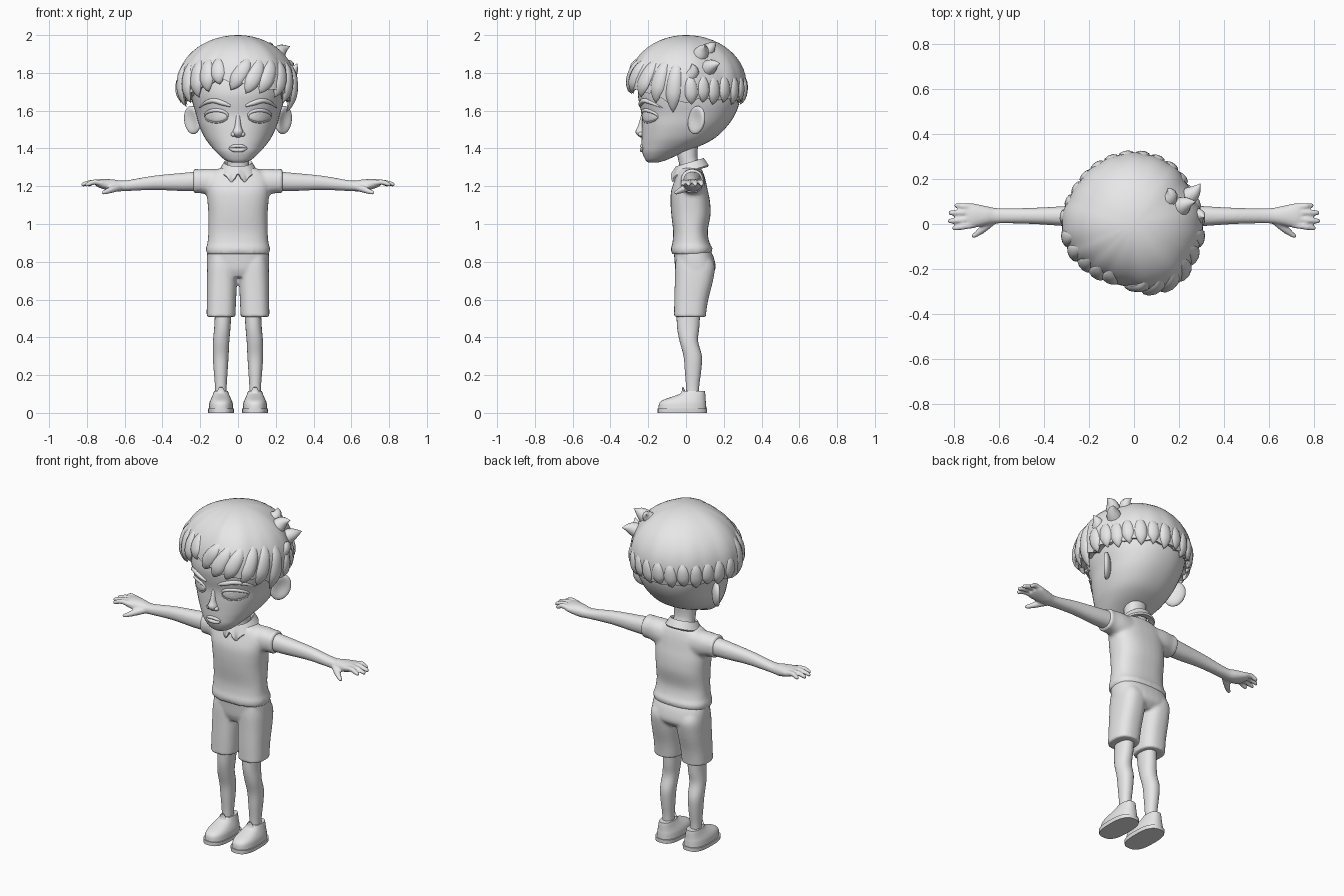
import bpy, bmesh, math
from mathutils import Vector

if "Cube" in bpy.data.objects:
    bpy.data.objects.remove(bpy.data.objects["Cube"])

grey = bpy.data.materials.new("plain_grey")
grey.diffuse_color = (0.8, 0.8, 0.8, 1)
grey.use_nodes = True
grey.node_tree.nodes["Principled BSDF"].inputs["Base Color"].default_value = grey.diffuse_color


# ---------- helpers: geometry is returned as (verts, faces) ----------
def smooth(rows, k=4):
    """Catmull-Rom interpolation of rows of numbers."""
    out = []
    for i in range(len(rows) - 1):
        a, b, c, d = (rows[min(max(j, 0), len(rows) - 1)] for j in range(i - 1, i + 3))
        for s in range(k):
            t = s / k
            out.append([0.5 * (2 * q + (r - p) * t + (2 * p - 5 * q + 4 * r - w) * t * t
                               + (3 * q - p - 3 * r + w) * t ** 3) for p, q, r, w in zip(a, b, c, d)])
    return out + [list(rows[-1])]


def bridge(rings, caps=True):
    n = len(rings[0])
    verts = [v for r in rings for v in r]
    faces = [(i * n + j, i * n + (j + 1) % n, (i + 1) * n + (j + 1) % n, (i + 1) * n + j)
             for i in range(len(rings) - 1) for j in range(n)]
    if caps:
        faces += [tuple(range(n))[::-1], tuple(range((len(rings) - 1) * n, len(rings) * n))]
    return verts, faces


def spow(v, p):
    return math.copysign(abs(v) ** (2 / p), v)


def loft(secs, axis="Z", p=2.2, n=32, k=4):
    """Sections (t, a0, a1, b0, b1): a, b are x, y along Z, or y, z along X."""
    rings = []
    for t, a0, a1, b0, b1 in smooth(secs, k):
        ring = []
        for j in range(n):
            ang = 2 * math.pi * j / n
            a = (a0 + a1) / 2 + (a1 - a0) / 2 * spow(math.cos(ang), p)
            b = (b0 + b1) / 2 + (b1 - b0) / 2 * spow(math.sin(ang), p)
            ring.append((a, b, t) if axis == "Z" else (t, a, b))
        rings.append(ring)
    return bridge(rings)


def tube(pts, ref=(0, 0, 1), wide=1.0, n=10, centre=None):
    """Swept tapered tube through (x, y, z, radius) points."""
    rows, rings = smooth(pts), []
    P = [Vector(r[:3]) for r in rows]
    for i, row in enumerate(rows):
        t = (P[min(i + 1, len(P) - 1)] - P[max(i - 1, 0)]).normalized()
        up = (P[i] - Vector(centre)) if centre else Vector(ref)
        side = t.cross(up).normalized()
        up = side.cross(t)
        r = max(row[3], 0.001)
        rings.append([tuple(P[i] + side * math.cos(a) * r * wide + up * math.sin(a) * r)
                      for a in (2 * math.pi * j / n for j in range(n))])
    return bridge(rings)


def ball(c, rad, n=20, yaw=0.0, pitch=0.0, dent=0.0):
    rings = []
    for i in range(n // 2 + 1):
        th = math.pi * (0.01 + 0.98 * i / (n // 2))
        ring = []
        for j in range(n):
            a = 2 * math.pi * j / n
            u = Vector((math.sin(th) * math.cos(a), math.sin(th) * math.sin(a), -math.cos(th)))
            if dent and u.x > 0:
                u.x -= dent * u.x ** 3
            v = Vector((u.x * rad[0], u.y * rad[1], u.z * rad[2]))
            v.y, v.z = (v.y * math.cos(pitch) - v.z * math.sin(pitch),
                        v.y * math.sin(pitch) + v.z * math.cos(pitch))
            v.x, v.y = (v.x * math.cos(yaw) - v.y * math.sin(yaw),
                        v.x * math.sin(yaw) + v.y * math.cos(yaw))
            ring.append(tuple(v + Vector(c)))
        rings.append(ring)
    return bridge(rings)


def flip(part):
    return [(-x, y, z) for x, y, z in part[0]], [f[::-1] for f in part[1]]


def build(name, parts, mirror=False, voxel=0):
    verts, faces = [], []
    for v, f in parts + ([flip(q) for q in parts] if mirror else []):
        o = len(verts)
        verts += v
        faces += [tuple(i + o for i in q) for q in f]
    me = bpy.data.meshes.new(name)
    me.from_pydata(verts, [], faces)
    bm = bmesh.new()
    bm.from_mesh(me)
    bmesh.ops.recalc_face_normals(bm, faces=bm.faces)
    bm.to_mesh(me)
    bm.free()
    me.materials.append(grey)
    ob = bpy.data.objects.new(name, me)
    bpy.context.collection.objects.link(ob)
    bpy.ops.object.select_all(action="DESELECT")
    bpy.context.view_layer.objects.active = ob
    ob.select_set(True)
    bpy.ops.object.shade_smooth_by_angle(angle=math.radians(50))
    if voxel:
        m = ob.modifiers.new("blend", "REMESH")
        m.mode, m.voxel_size, m.use_smooth_shade = "VOXEL", voxel, True
        s = ob.modifiers.new("soften", "SMOOTH")
        s.factor, s.iterations = 0.5, 4
    return ob


# ---------- head ----------
HP = 2.25
head = [(z, -w, w, f, b) for z, w, f, b in (
    (1.325, .03, -.2, -.15), (1.34, .07, -.215, -.1), (1.38, .115, -.232, -.01), (1.42, .15, -.235, .09),
    (1.46, .178, -.235, .16), (1.52, .205, -.235, .22), (1.58, .222, -.235, .26), (1.64, .24, -.248, .282),
    (1.70, .25, -.255, .285), (1.78, .25, -.24, .275), (1.86, .2, -.2, .22), (1.92, .1, -.1, .1))]
dense = smooth(head, 8)


def face_y(x, z):
    s = min(dense, key=lambda r: abs(r[0] - z))
    q = min(abs(x) / s[2], 1)
    return (s[3] + s[4]) / 2 - (s[4] - s[3]) / 2 * (1 - q ** HP) ** (1 / HP)


build("head", [loft(head, p=HP, n=48)])
build("neck", [loft([(1.2, -.065, .065, -.04, .085), (1.3, -.06, .06, -.035, .075),
                     (1.36, -.06, .06, -.045, .06), (1.46, -.065, .065, -.06, .07)])])
build("ears", [ball((.242, .055, 1.55), (.026, .058, .076), 24, -.75, -.3, .9)], mirror=True)
build("nose", [loft([(z, -w, w, f, -.19) for z, w, f in (
    (1.458, .012, -.24), (1.47, .026, -.258), (1.49, .028, -.267), (1.52, .018, -.254), (1.58, .013, -.236))], n=16),
    ball((.024, -.238, 1.475), (.014, .016, .013), 12), ball((-.024, -.238, 1.475), (.014, .016, .013), 12)])


def on_face(x, z, r, out=0.0):
    return (x, face_y(x, z) - out, z, r)


# lips, brows, eyes and eyelids follow the face surface
build("lips", [tube([on_face(x, z + d * x * x, r) for x, r in ((-.05, .002), (-.025, m), (0, m), (.025, m), (.05, .002))],
                    (0, 1, 0)) for z, d, m in ((1.413, -4, .009), (1.391, 4, .011))])
build("eyebrows", [tube([on_face(x, z, r) for x, z, r in (
    (.04, 1.625, .006), (.08, 1.64, .013), (.13, 1.653, .013), (.175, 1.64, .009), (.205, 1.615, .002))],
    (0, 1, 0))], mirror=True)
EX, EZ, EW, EH = .115, 1.57, .062, .032
eye = []
for i in range(7):
    r = max(i / 6, .02)
    eye.append([])
    for j in range(24):
        a = 2 * math.pi * j / 24
        x, z = EX + EW * r * math.cos(a), EZ + EH * r * math.sin(a)
        eye[-1].append((x, face_y(x, z) + .002 - .012 * math.sqrt(1 - r * r), z))
eye = bridge(eye, False)
eye[1].append(tuple(range(24)))
build("eyes", [eye], mirror=True)


def lid(a0, a1, r):
    angs = [math.radians(a0 + (a1 - a0) * i / 8) for i in range(9)]
    return tube([on_face(EX + EW * math.cos(a), EZ + EH * math.sin(a), r * (.4 + .6 * math.sin(math.pi * i / 8)))
                 for i, a in enumerate(angs)], (0, 1, 0))


build("eyelids", [lid(-5, 185, .01), lid(180, 360, .005)], mirror=True)

# ---------- hair ----------
RADIUS = [(0, .31), (30, .295), (60, .315), (90, .32), (120, .315), (150, .31), (180, .325), (205, .31),
          (225, .292), (245, .28), (265, .285), (283, .315), (305, .33), (330, .312), (360, .31)]
EDGE = [(0, 1.64), (20, 1.655), (90, 1.645), (160, 1.655), (185, 1.64), (205, 1.67), (225, 1.71), (250, 1.76),
        (270, 1.74), (295, 1.71), (320, 1.69), (345, 1.64), (360, 1.64)]


def table(tab, d):
    d %= 360
    for (a, u), (b, v) in zip(tab, tab[1:]):
        if a <= d <= b:
            t = (d - a) / (b - a)
            return u + (v - u) * t * t * (3 - 2 * t)


def hair_pt(d, z, s=1.0):
    q = (z - 1.74) / .26
    f = math.sqrt(max(0, 1 - q * q)) if q > 0 else 1 - .07 * ((1.74 - z) / .12) ** 2
    r = table(RADIUS, d) * f * s
    return (r * math.cos(math.radians(d)), r * math.sin(math.radians(d)), z)


cap = []
for u in [None] + [.985 * i / 16 for i in range(17)]:
    cap.append([])
    for j in range(120):
        d = 3 * j
        zb = table(EDGE, d) + .012 * abs(math.sin(math.radians(d * 9)))
        if u is None:  # underside
            cap[-1].append(hair_pt(d, zb + .02, .72))
        else:
            groove = 1 - .02 * (1 - u) ** 2 * (1 - abs(math.sin(math.radians(d * 9))))
            cap[-1].append(hair_pt(d, zb + (2 - zb) * math.sin(u * math.pi / 2), groove))
build("hair_cap", [bridge(cap)])


def lock(d0, d1, z0, z1, r):
    row = []
    for t, k, s in ((0, .1, .95), (.3, .8, .97), (.65, 1, .97), (.88, .55, .97), (1, 0, .95)):
        row.append(hair_pt(d0 + (d1 - d0) * t, z0 + (z1 - z0) * t, s) + (r * k,))
    return tube(row, wide=1.8, centre=(0, 0, 1.7))


fringe = [(285, 262, 1.71), (298, 278, 1.69), (311, 292, 1.69), (325, 309, 1.67), (338, 326, 1.64), (351, 345, 1.59),
          (243, 249, 1.74), (230, 235, 1.70), (217, 221, 1.67), (203, 207, 1.64), (190, 193, 1.62)]
build("fringe_locks", [lock(a, b, 1.89, z, .023) for a, b, z in fringe])
build("back_locks", [lock(d, d + 2, 1.8, 1.632 + .012 * (i % 2), .02) for i, d in enumerate(range(4, 186, 13))])
tufts = [[(.19, .06, 1.87, .05), (.23, .09, 1.92, .033), (.275, .1, 1.94, 0)],
         [(.21, .1, 1.81, .05), (.265, .14, 1.84, .033), (.295, .18, 1.85, 0)],
         [(.25, .01, 1.77, .05), (.29, .04, 1.81, .03), (.315, .03, 1.85, 0)],
         [(.14, .09, 1.89, .045), (.165, .13, 1.935, .03), (.15, .16, 1.96, 0)]]
build("hair_tufts", [tube(t, (0, 1, 0)) for t in tufts])

# ---------- shirt ----------
body = loft([(z, -w, w, f, b) for z, w, f, b in (
    (.84, .166, -.077, .132), (.87, .17, -.08, .14), (.9, .162, -.072, .125), (.96, .157, -.068, .115),
    (1.05, .157, -.078, .13), (1.12, .162, -.082, .127), (1.18, .167, -.078, .115), (1.24, .167, -.057, .102),
    (1.28, .13, -.042, .088), (1.3, .08, -.03, .075))], p=2.5)
sleeve = loft([(.08, -.03, .1, 1.13, 1.29), (.15, -.03, .1, 1.152, 1.293), (.2, -.028, .093, 1.163, 1.29),
               (.237, -.029, .094, 1.161, 1.292)], "X")
build("shirt", [body, sleeve, flip(sleeve)], voxel=.01)

collar = []
for r, z, low in ((.066, 1.285, 0), (.066, 1.32, 0), (.074, 1.327, 0), (.084, 1.31, .3), (.1, 1.282, 1),
                  (.096, 1.274, 1), (.066, 1.285, 0)):
    collar.append([])
    for j in range(64):
        a = 2 * math.pi * (j + .5) / 64 - math.pi  # zero faces the front
        dip = .026 * math.exp(-((abs(a) - .38) / .22) ** 2) - .02 * math.exp(-(a / .1) ** 2)
        y = .02 - r * math.cos(a)
        collar[-1].append((r * math.sin(a), y, z + .3 * (y - .02) - dip * low))
build("collar", [bridge(collar, False)])

# ---------- arms and hands ----------
arm = loft([(.2, -.015, .085, 1.175, 1.28), (.3, -.01, .08, 1.175, 1.27), (.45, 0, .072, 1.18, 1.255),
            (.6, .003, .07, 1.174, 1.23), (.66, -.006, .08, 1.172, 1.236), (.72, -.018, .092, 1.187, 1.238),
            (.75, -.012, .086, 1.2, 1.232)], "X", n=24)
fingers = [tube([(.71, y0, 1.215, .014), (.76, (y0 + y1) / 2, 1.222, .0145), (tip - .02, y1, 1.213, .012),
                 (tip - .004, y1, 1.206, .009), (tip, y1, 1.205, .002)])
           for y0, y1, tip in ((.076, .082, .80), (.051, .05, .827), (.023, .014, .83), (-.004, -.018, .81))]
thumb = tube([(.63, .015, 1.195, .02), (.67, -.02, 1.182, .018), (.7, -.044, 1.17, .013),
              (.718, -.055, 1.165, .009), (.722, -.057, 1.164, .002)])
build("arms_and_hands", [arm, thumb] + fingers, mirror=True, voxel=.006)

# ---------- shorts, legs, shoes ----------
hips = loft([(z, -w, w, f, b) for z, w, f, b in (
    (.72, .15, -.04, .12), (.76, .164, -.056, .156), (.82, .165, -.062, .148), (.87, .16, -.066, .125))], p=2.5)
short_leg = loft([(.508, .015, .166, -.064, .106), (.53, .013, .166, -.063, .107), (.6, .01, .165, -.062, .118),
                  (.7, .005, .165, -.059, .143), (.78, .005, .162, -.057, .152), (.84, .01, .15, -.05, .12)], p=2.5)
build("shorts", [hips, short_leg, flip(short_leg)], voxel=.008)
build("legs", [loft([(.06, .06, .122, 0, .07), (.14, .06, .122, 0, .07), (.22, .055, .128, -.006, .08),
                     (.3, .05, .133, -.013, .084), (.38, .046, .132, -.034, .064), (.45, .04, .126, -.047, .07),
                     (.53, .035, .122, -.05, .075)], n=24)], mirror=True)
build("shoe_soles", [loft([(z, .09 - w, .09 + w, -.15, .112) for z, w in ((0, .068), (.022, .07))], p=2.7, k=1)],
      mirror=True)
build("shoes", [loft([(z, .09 - w, .09 + w, f, b) for z, w, f, b in (
    (.02, .065, -.146, .108), (.05, .062, -.142, .106), (.068, .056, -.122, .104), (.085, .048, -.075, .103),
    (.1, .042, -.035, .102), (.115, .037, -.015, .1))], p=2.4)], mirror=True)
build("shoe_tongues", [tube([(.09, -.03, .08, .012), (.09, -.014, .11, .01), (.09, -.018, .136, .004)],
                            (0, 1, 0), 2.2)], mirror=True)
